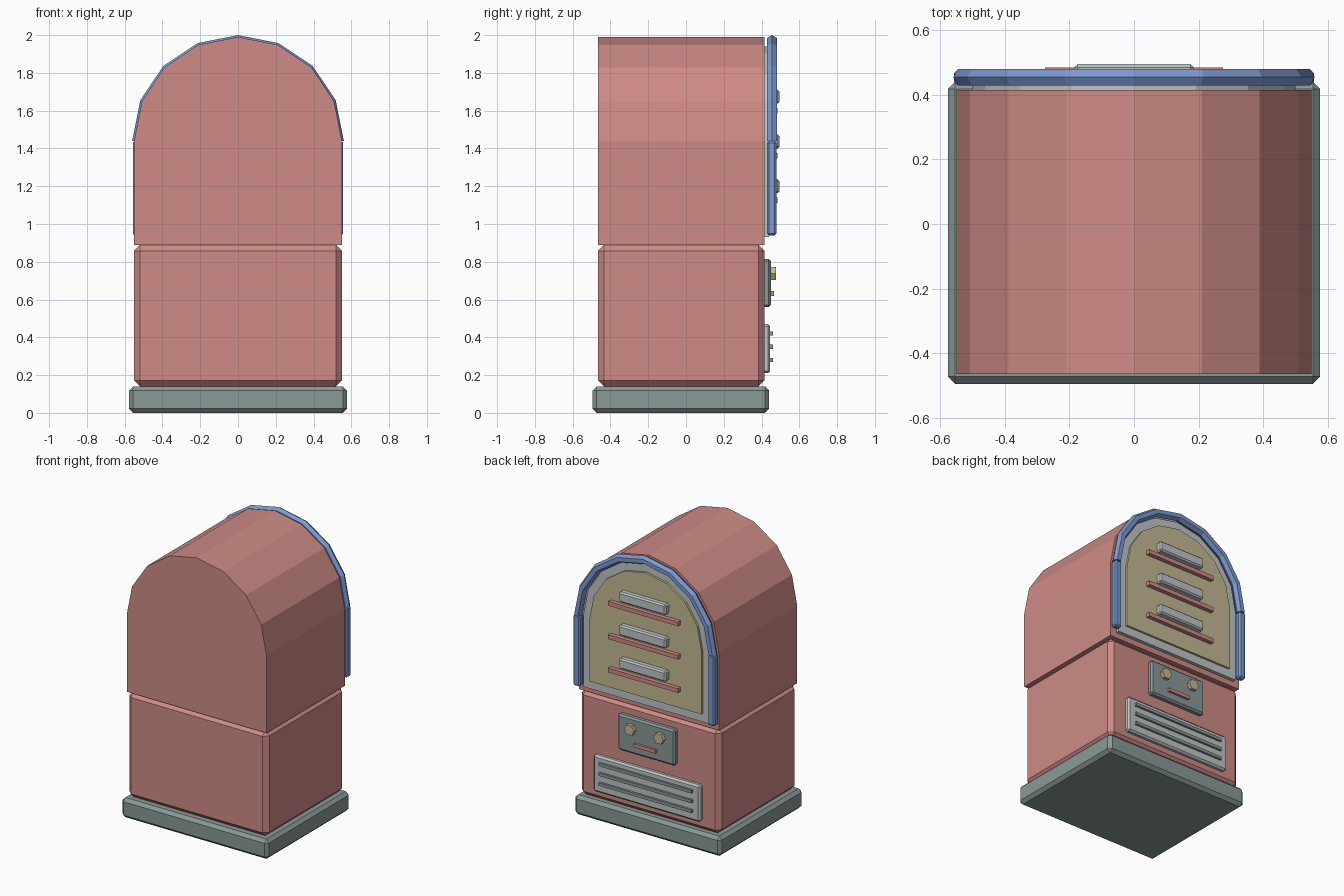
import bpy
import bmesh
from math import pi, sin, cos

cube = bpy.data.objects.get("Cube")
if cube:
    bpy.data.objects.remove(cube, do_unlink=True)


def material(name, rgb):
    m = bpy.data.materials.new(name)
    m.use_nodes = True
    color = (*rgb, 1)
    m.diffuse_color = color
    m.node_tree.nodes["Principled BSDF"].inputs["Base Color"].default_value = color
    return m


ROSE = material("rose", (0.62, 0.26, 0.24))
SLATE = material("slate", (0.25, 0.32, 0.31))
SILVER = material("silver", (0.52, 0.56, 0.56))
TAN = material("tan", (0.55, 0.49, 0.29))
BLUE = material("blue", (0.20, 0.32, 0.63))

ARCH_Z = 1.44    # centre height of every arch
SEGMENTS = 8     # facets in each half circle


def finish(name, bm, mat, bevel=0):
    bmesh.ops.recalc_face_normals(bm, faces=bm.faces)
    mesh = bpy.data.meshes.new(name)
    bm.to_mesh(mesh)
    bm.free()
    mesh.materials.append(mat)
    obj = bpy.data.objects.new(name, mesh)
    bpy.context.collection.objects.link(obj)
    if bevel:
        mod = obj.modifiers.new("Bevel", 'BEVEL')
        mod.width = bevel
        mod.segments = 1
    return obj


def box(name, x, y, z, mat, bevel=0):
    """Box from (low, high) pairs on each axis."""
    bm = bmesh.new()
    bmesh.ops.create_cube(bm, size=1)
    for v in bm.verts:
        for i, (lo, hi) in enumerate((x, y, z)):
            v.co[i] = (lo + hi) / 2 + v.co[i] * (hi - lo)
    return finish(name, bm, mat, bevel)


def arch_slab(name, radius, bottom, y0, y1, mat, bevel=0):
    """Round-topped slab extruded along y."""
    outline = [(-radius, bottom), (radius, bottom)]
    for i in range(SEGMENTS + 1):
        a = pi * i / SEGMENTS
        outline.append((radius * cos(a), ARCH_Z + radius * sin(a)))
    bm = bmesh.new()
    face = bm.faces.new([bm.verts.new((x, y0, z)) for x, z in outline])
    extruded = bmesh.ops.extrude_face_region(bm, geom=[face])["geom"]
    moved = [g for g in extruded if isinstance(g, bmesh.types.BMVert)]
    bmesh.ops.translate(bm, verts=moved, vec=(0, y1 - y0, 0))
    return finish(name, bm, mat, bevel)


def half_ring(name, major, minor, y, mat, sides=6):
    """Half torus with a polygon section and closed ends."""
    bm = bmesh.new()
    rings = []
    for i in range(SEGMENTS + 1):
        a = pi * i / SEGMENTS
        ring = []
        for j in range(sides):
            b = 2 * pi * j / sides
            r = major + minor * cos(b)
            ring.append(bm.verts.new((r * cos(a), y + minor * sin(b), ARCH_Z + r * sin(a))))
        rings.append(ring)
    for r0, r1 in zip(rings, rings[1:]):
        for j in range(sides):
            k = (j + 1) % sides
            bm.faces.new((r0[j], r0[k], r1[k], r1[j]))
    bm.faces.new(rings[0])
    bm.faces.new(rings[-1])
    return finish(name, bm, mat)


def knob(name, x, y0, y1, z, radius, mat):
    """Hexagonal knob pointing along y."""
    bm = bmesh.new()
    bmesh.ops.create_cone(bm, cap_ends=True, segments=6, radius1=radius,
                          radius2=radius, depth=y1 - y0)
    for v in bm.verts:
        # Turn the cone axis to y, with corners pointing sideways
        v.co = (x + v.co.y, (y0 + y1) / 2 + v.co.z, z + v.co.x)
    return finish(name, bm, mat)


# Cabinet
box("plinth", (-0.577, 0.577), (-0.495, 0.44), (0, 0.14), SLATE, 0.022)
box("lower_cabinet", (-0.55, 0.55), (-0.465, 0.415), (0.14, 0.89), ROSE, 0.032)
arch_slab("upper_cabinet", 0.55, 0.89, -0.465, 0.415, ROSE)

# Arched display
arch_slab("display_frame", 0.50, 0.93, 0.40, 0.44, SILVER)
arch_slab("display_panel", 0.44, 0.99, 0.42, 0.455, TAN)

# Tube trim around the display
half_ring("arch_tube", 0.53, 0.03, 0.455, BLUE)
for side, s in (("left", 1), ("right", -1)):
    xs = sorted((s * 0.503, s * 0.557))
    box(side + "_tube", xs, (0.43, 0.478), (0.94, ARCH_Z), BLUE, 0.01)

# Rows of title strips with a shelf under each
for i in range(3):
    z = 1.2 + 0.237 * i
    box(f"title_strip_{i + 1}", (-0.185, 0.185), (0.445, 0.495),
        (z - 0.037, z + 0.037), SILVER, 0.01)
    box(f"shelf_{i + 1}", (-0.275, 0.275), (0.445, 0.485),
        (z - 0.09, z - 0.06), ROSE)

# Control plate with two knobs and a coin slot
box("control_plate", (-0.225, 0.225), (0.40, 0.45), (0.56, 0.815), SLATE, 0.012)
for side, s in (("left", 1), ("right", -1)):
    knob(side + "_knob", s * 0.115, 0.44, 0.477, 0.737, 0.04, TAN)
box("coin_slot", (-0.085, 0.085), (0.44, 0.466), (0.62, 0.645), ROSE)

# Speaker grille
box("grille_plate", (-0.42, 0.42), (0.40, 0.445), (0.21, 0.47), SILVER, 0.012)
for i in range(3):
    z = 0.28 + 0.07 * i
    box(f"grille_slat_{i + 1}", (-0.365, 0.365), (0.43, 0.46),
        (z - 0.011, z + 0.011), SLATE)
